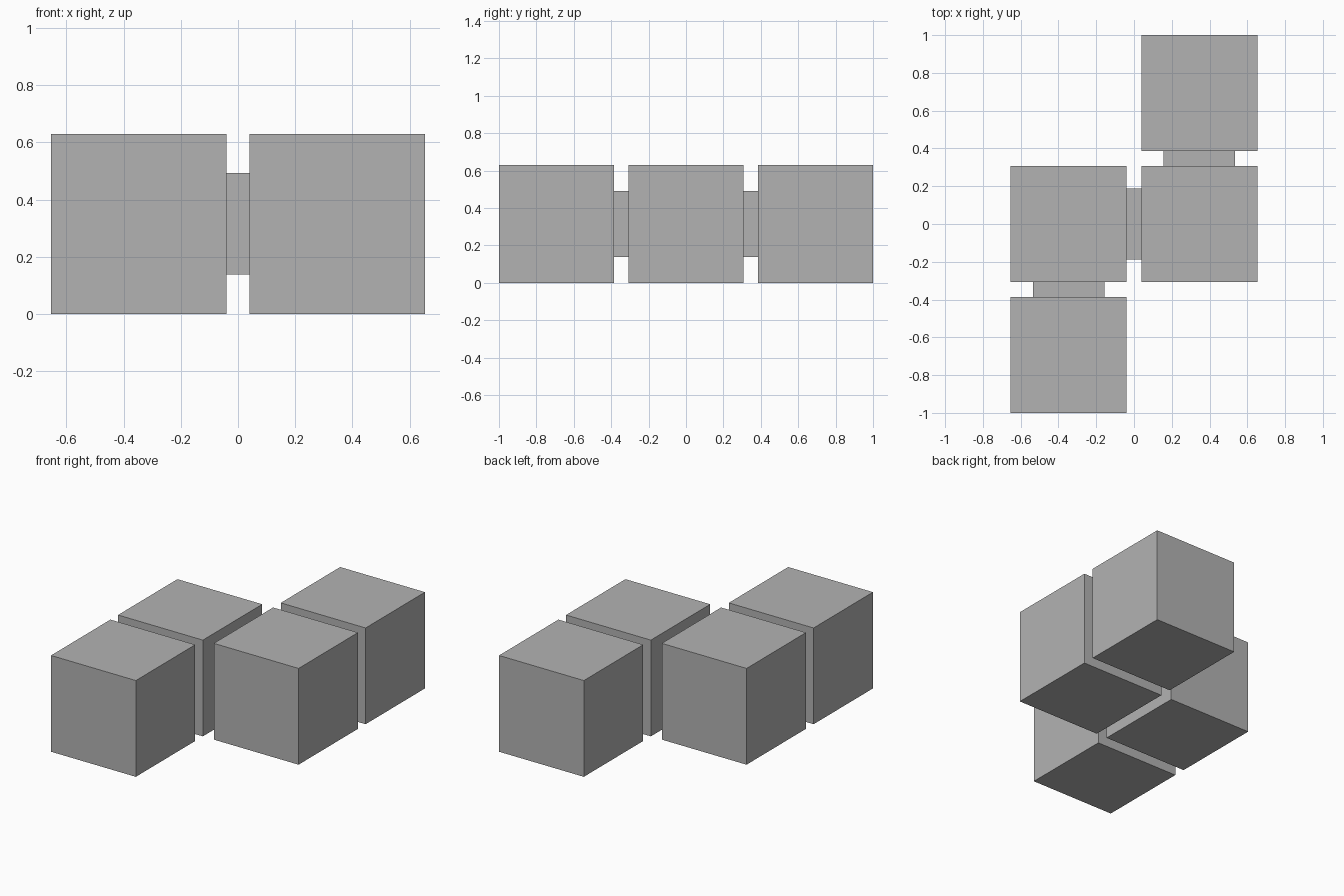
import bpy

default = bpy.data.objects.get("Cube")
if default:
    bpy.data.objects.remove(default, do_unlink=True)

# Single flat colour
grey = bpy.data.materials.new("plain_grey")
grey.use_nodes = True
colour = (0.45, 0.45, 0.45, 1)
grey.diffuse_color = colour
grey.node_tree.nodes["Principled BSDF"].inputs["Base Color"].default_value = colour


def box(name, centre, size):
    bpy.ops.mesh.primitive_cube_add(size=1, location=centre)
    obj = bpy.context.object
    obj.name = name
    obj.scale = size
    bpy.ops.object.transform_apply(location=False, rotation=False, scale=True)
    obj.data.materials.append(grey)
    return obj


WIDTH, HEIGHT, GAP = 0.614, 0.63, 0.079
PITCH = WIDTH + GAP
LINK_W, LINK_H = 0.378, 0.354
MID = HEIGHT / 2
block = (WIDTH, WIDTH, HEIGHT)

# Each side holds an inner block, an outer block and the link between them
for side, s in (("left", 1), ("right", -1)):
    x = s * PITCH / 2
    box(side + "_inner_block", (x, 0, MID), block)
    box(side + "_outer_block", (x, s * PITCH, MID), block)
    box(side + "_link", (x, s * PITCH / 2, MID), (LINK_W, GAP, LINK_H))

# Link joining the two inner blocks
box("centre_link", (0, 0, MID), (GAP, LINK_W, LINK_H))
